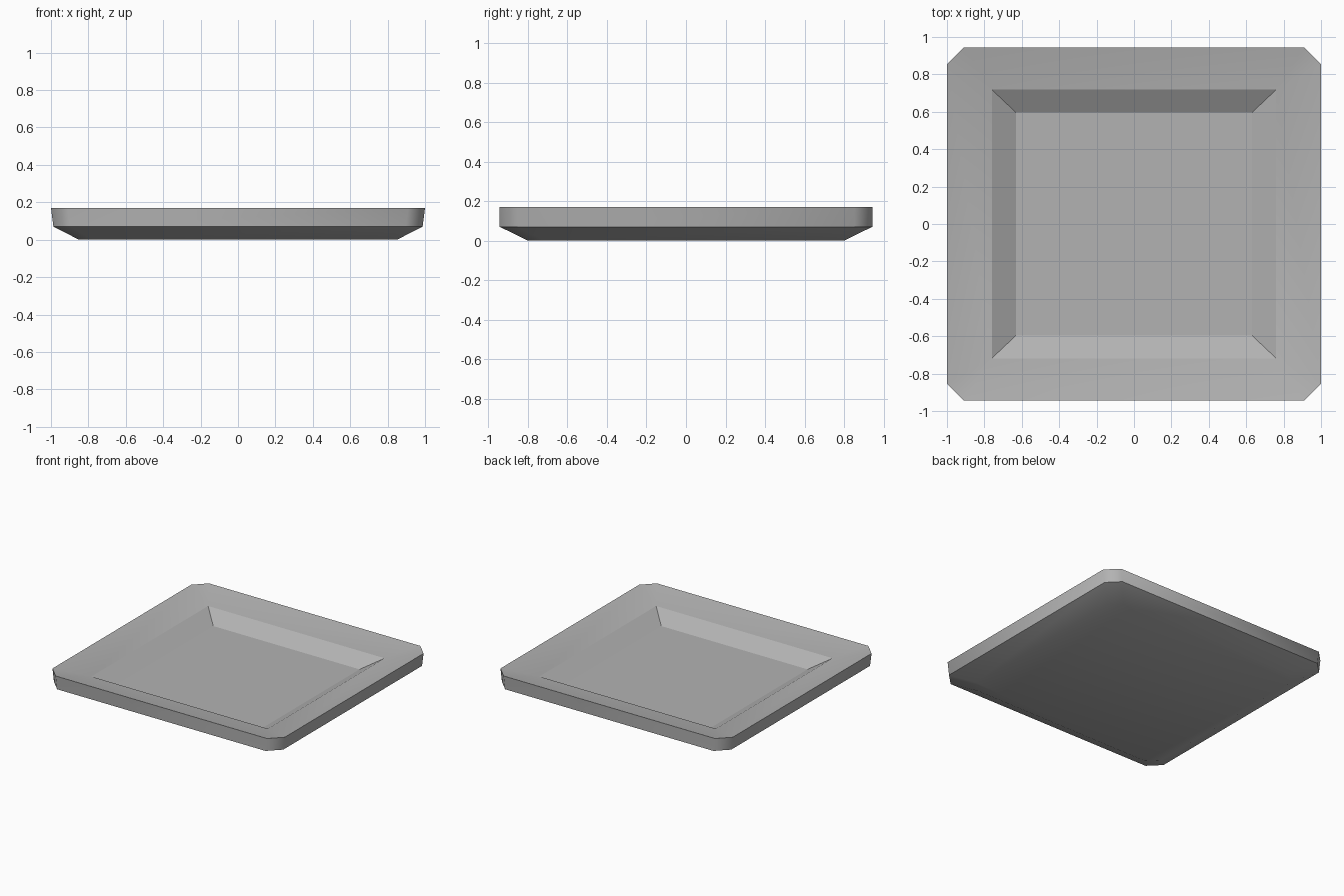
import bpy
import bmesh

default_cube = bpy.data.objects.get("Cube")
if default_cube:
    bpy.data.objects.remove(default_cube, do_unlink=True)

# Single plain grey finish
grey = bpy.data.materials.new("plain_grey")
grey.use_nodes = True
colour = (0.45, 0.45, 0.45, 1)
grey.diffuse_color = colour
bsdf = next(n for n in grey.node_tree.nodes if n.type == 'BSDF_PRINCIPLED')
bsdf.inputs["Base Color"].default_value = colour

# Rings from the underside, up the outside, over the rim and down to the floor:
# half width, half depth, corner cut, height
RINGS = [
    (0.85, 0.80, 0.08, 0.0),     # underside
    (0.987, 0.943, 0.09, 0.07),  # foot of the outer wall
    (1.0, 0.943, 0.09, 0.17),    # outer rim edge
    (0.76, 0.718, 0.0, 0.12),    # opening
    (0.63, 0.595, 0.0, 0.046),   # floor
]


def add_ring(bm, w, d, c, z):
    """Rectangle with cut corners, counter-clockwise from above."""
    points = [(w, c - d), (w, d - c), (w - c, d), (c - w, d),
              (-w, d - c), (-w, c - d), (c - w, -d), (w - c, -d)]
    return [bm.verts.new((x, y, z)) for x, y in points]


# Tray body
bm = bmesh.new()
rings = [add_ring(bm, *r) for r in RINGS]
bm.faces.new(list(reversed(rings[0])))
for low, high in zip(rings, rings[1:]):
    for i in range(8):
        j = (i + 1) % 8
        bm.faces.new((low[i], low[j], high[j], high[i]))
bm.faces.new(rings[-1])

# Square corners merge to single points
bmesh.ops.remove_doubles(bm, verts=bm.verts[:], dist=0.0005)
bmesh.ops.recalc_face_normals(bm, faces=bm.faces[:])

# Soft outer corners and rim, crisp wall edges and inner recess
crisp_heights = [r[3] for r in RINGS[1:]]
for face in bm.faces:
    face.smooth = True
for edge in bm.edges:
    a, b = edge.verts
    level = abs(a.co.z - b.co.z) < 0.001
    on_crisp_ring = level and any(abs(a.co.z - h) < 0.001 for h in crisp_heights)
    recess = all(abs(v.co.x) < 0.8 and v.co.z > 0.01 for v in edge.verts)
    edge.smooth = not (on_crisp_ring or recess)

mesh = bpy.data.meshes.new("tray")
bm.to_mesh(mesh)
bm.free()
mesh.materials.append(grey)
tray = bpy.data.objects.new("tray", mesh)
bpy.context.collection.objects.link(tray)
